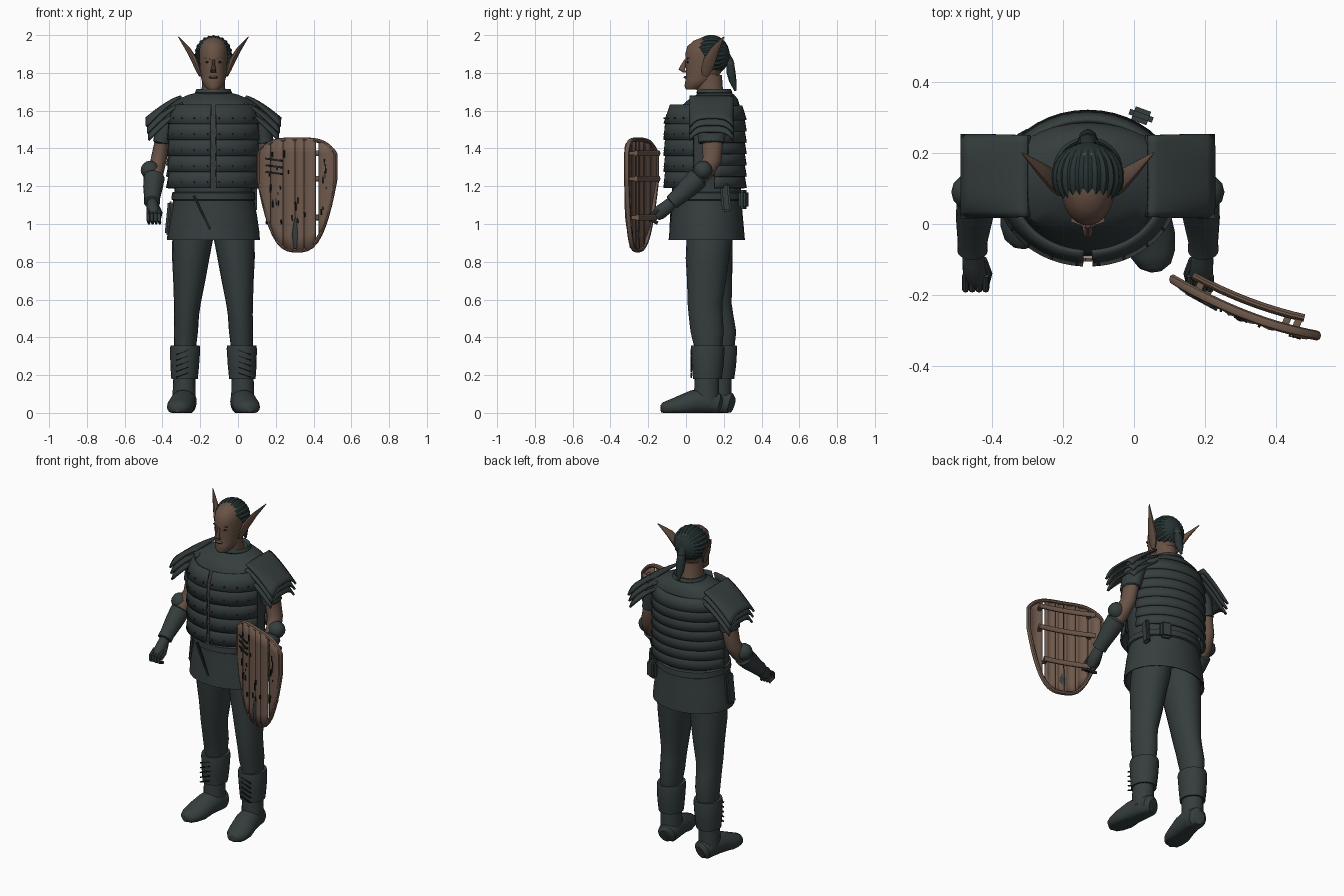
import bpy, bmesh, math, random
from mathutils import Vector

random.seed(4)
cube = bpy.data.objects.get("Cube")
if cube:
    bpy.data.objects.remove(cube, do_unlink=True)

CX = -0.13  # centre line of the figure


def material(name, r, g, b):
    m = bpy.data.materials.new(name)
    m.use_nodes = True
    m.diffuse_color = (r, g, b, 1)
    m.node_tree.nodes["Principled BSDF"].inputs["Base Color"].default_value = (r, g, b, 1)
    return m


LEATHER = material("dark leather", .036, .047, .047)
HAIR = material("hair", .02, .033, .033)
SKIN = material("skin", .14, .085, .06)
WOOD = material("shield wood", .16, .1, .072)
DARK = material("dark seams", .01, .013, .013)


def make(name, bm, mat, smooth=40, thick=0):
    bmesh.ops.recalc_face_normals(bm, faces=bm.faces)
    me = bpy.data.meshes.new(name)
    bm.to_mesh(me)
    bm.free()
    me.materials.append(mat)
    ob = bpy.data.objects.new(name, me)
    bpy.context.scene.collection.objects.link(ob)
    if thick:
        mod = ob.modifiers.new("thickness", "SOLIDIFY")
        mod.thickness, mod.offset = thick, 0
    bpy.ops.object.select_all(action="DESELECT")
    ob.select_set(True)
    bpy.context.view_layer.objects.active = ob
    bpy.ops.object.shade_smooth_by_angle(angle=math.radians(smooth))
    return ob


def loft(name, secs, mat, flat=False, n=20, ref=(1, 0, 0), closed=False, floor=None):
    """Skin rings (x, y, z, rx, ry); flat keeps the rings level."""
    bm = bmesh.new()
    pts = [Vector(s[:3]) for s in secs]
    rings, N = [], len(pts)
    for i, s in enumerate(secs):
        a, b = (pts[i - 1], pts[(i + 1) % N]) if closed else (pts[max(i - 1, 0)], pts[min(i + 1, N - 1)])
        t = Vector((0, 0, 1)) if flat else (b - a).normalized()
        r = Vector(ref)
        u = (r - t * r.dot(t)).normalized()
        v = t.cross(u)
        ring = []
        for k in range(n):
            w = math.tau * k / n
            p = pts[i] + u * s[3] * math.cos(w) + v * s[4] * math.sin(w)
            if floor is not None:
                p.z = max(p.z, floor)
            ring.append(bm.verts.new(p))
        rings.append(ring)
    for i in range(N if closed else N - 1):
        A, B = rings[i], rings[(i + 1) % N]
        for k in range(n):
            bm.faces.new((A[k], A[(k + 1) % n], B[(k + 1) % n], B[k]))
    if not closed:
        bm.faces.new(rings[0])
        bm.faces.new(rings[-1])
    return make(name, bm, mat)


def sheet(name, f, nu, nv, mat, thick):
    """Curved plate from f(u, v) with u and v from 0 to 1."""
    bm = bmesh.new()
    g = [[bm.verts.new(f(i / nu, j / nv)) for j in range(nv + 1)] for i in range(nu + 1)]
    for i in range(nu):
        for j in range(nv):
            bm.faces.new((g[i][j], g[i + 1][j], g[i + 1][j + 1], g[i][j + 1]))
    return make(name, bm, mat, 40, thick)


def box(name, c, size, mat, rot=(0, 0, 0), bevel=0.0):
    bm = bmesh.new()
    bmesh.ops.create_cube(bm, size=1)
    bmesh.ops.scale(bm, vec=size, verts=bm.verts)
    if bevel:
        bmesh.ops.bevel(bm, geom=bm.edges[:], offset=bevel, segments=2, affect="EDGES")
    ob = make(name, bm, mat)
    ob.location, ob.rotation_euler = c, rot
    return ob


def ball(name, c, size, mat, n=12):
    bm = bmesh.new()
    bmesh.ops.create_uvsphere(bm, u_segments=n, v_segments=n // 2 + 2, radius=1)
    bmesh.ops.scale(bm, vec=size, verts=bm.verts)
    bmesh.ops.translate(bm, vec=c, verts=bm.verts)
    return make(name, bm, mat)


def column(name, rows, mat, **kw):
    """Level loft on the centre line; rows are (z, y, rx, ry)."""
    return loft(name, [(CX, y, z, rx, ry) for z, y, rx, ry in rows], mat, flat=True, n=32, **kw)


# Torso, yoke, collar and tunic
column("torso", [(1.12, .11, .205, .18), (1.25, .1, .21, .18), (1.45, .1, .225, .185),
                 (1.58, .12, .235, .16), (1.63, .135, .22, .145)], LEATHER)
column("shoulder_yoke", [(1.57, .125, .25, .165), (1.625, .13, .245, .155), (1.66, .145, .19, .13),
                         (1.685, .155, .13, .1), (1.695, .155, .09, .085)], LEATHER)
column("collar", [(1.675, .15, .085, .085), (1.695, .15, .098, .095), (1.715, .15, .09, .088),
                  (1.7, .15, .075, .075)], LEATHER)
column("tunic_skirt", [(1.23, .11, .205, .18), (1.15, .11, .208, .182), (1.05, .11, .23, .19),
                       (.96, .11, .243, .198), (.915, .11, .246, .202), (.92, .11, .235, .19),
                       (1.0, .11, .2, .16)], LEATHER)
column("waist_belt", [(1.125, .11, .212, .187), (1.13, .11, .222, .196), (1.165, .11, .22, .194),
                      (1.17, .11, .21, .185)], LEATHER)


def lame(name, a0, a1, z0, z1, k0, k1):
    def f(u, v):
        a, k = math.radians(a0 + (a1 - a0) * u), k0 + (k1 - k0) * v
        return (CX + .25 * k * math.sin(a), .1 - .213 * k * math.cos(a), z0 + (z1 - z0) * v)
    return sheet(name, f, 18, 2, LEATHER, .014)


# Overlapping chest bands in two halves, and full back bands
for i in range(5):
    z = 1.19 + .085 * i
    top = .84 if i == 4 else .955
    for s, side in ((1, "left"), (-1, "right")):
        lame(f"chest_band_{side}_{i}", s * 3, s * 73, z, z + .1, 1.0, top)
        for a in (7, 24, 42, 58):
            r = math.radians(s * a)
            ball(f"chest_rivet_{side}_{i}_{a}", (CX + .25 * math.sin(r), .1 - .215 * math.cos(r), z + .03),
                 (.005, .006, .005), DARK, 6)
    box(f"chest_lace_{i}", (CX, -.1, z + .04), (.022, .012, .01), SKIN, (0, .5, 0))
for i in range(7):
    z = 1.19 + .06 * i
    lame(f"back_band_{i}", 104, 256, z, z + .075, 1.01, .9 if i == 6 else .95)

# Neck, head and face
column("neck", [(1.66, .14, .07, .075), (1.72, .125, .062, .07), (1.79, .12, .06, .07)], SKIN)
column("head", [(1.712, .035, .03, .035), (1.73, .05, .05, .058), (1.765, .08, .064, .082),
                (1.81, .095, .07, .095), (1.85, .1, .073, .103), (1.9, .104, .076, .108),
                (1.94, .11, .072, .103), (1.97, .12, .055, .08), (1.988, .125, .025, .04)], SKIN)
loft("nose", [(CX, -.002, 1.87, .007, .008), (CX, -.015, 1.84, .009, .014), (CX, -.022, 1.818, .014, .018),
              (CX, -.008, 1.803, .015, .01)], SKIN, flat=True, n=10)
ball("lips", (CX, .0, 1.777), (.024, .012, .008), SKIN)
box("mouth_line", (CX, -.012, 1.777), (.036, .006, .003), DARK)
for s, side in ((1, "left"), (-1, "right")):
    ball(side + "_eye", (CX + s * .029, .011, 1.857), (.013, .008, .006), DARK)
    box(side + "_brow", (CX + s * .032, .008, 1.876), (.036, .014, .008), SKIN, (0, s * -.12, s * .35), .003)

# Ribbed swept-back hair, cut along the hairline, and its tail
bm = bmesh.new()
bmesh.ops.create_uvsphere(bm, u_segments=48, v_segments=20, radius=1)
for v in bm.verts:
    ang = math.atan2(v.co.y, v.co.x)
    k = 1 + .03 * math.cos(24 * ang)
    x, y, z = v.co.x * k, v.co.y * k, v.co.z
    v.co = (CX + .099 * x, .133 + .098 * z, 1.895 + .103 * y)
bmesh.ops.bisect_plane(bm, geom=bm.verts[:] + bm.edges[:] + bm.faces[:], plane_co=(0, .055, 1.96),
                       plane_no=(0, -.85, -.52), clear_outer=True)
make("hair_cap", bm, HAIR, 30)
loft("hair_tail", [(CX, .205, 1.9, .03, .025), (CX, .232, 1.86, .022, .02), (CX, .237, 1.81, .028, .024),
                   (CX, .247, 1.76, .024, .02), (CX, .262, 1.705, .006, .006)], HAIR, n=12)
column("hair_tie", [(1.845, .233, .026, .024), (1.86, .23, .026, .024)], LEATHER)


# Paired parts
def boot_shift(s, z):
    return -s * .033 * min(1, max(0, (.95 - z) / .5))


for s, side in ((1, "left"), (-1, "right")):
    def P(d, y, z, *r):
        return (CX + s * d, y, z, *r)

    def limb(name, rows, mat, **kw):
        return loft(f"{side}_{name}", [P(*r) for r in rows], mat, **kw)

    def lower(name, rows, mat):
        return limb(name, [(d, y + boot_shift(s, z), z, a, b) for d, y, z, a, b in rows], mat, flat=True)

    limb("ear", [(.07, .1, 1.785, .008, .016), (.082, .11, 1.82, .014, .032), (.1, .125, 1.865, .017, .034),
                 (.135, .155, 1.925, .012, .023), (.185, .2, 1.99, .002, .003)], SKIN, n=10)
    # Stacked shoulder plates
    for i in range(3):
        def plate(u, v, i=i):
            x = .17 + .185 * u - .006 * i
            arch = .045 * (2 * v - 1) ** 4
            return P(x, .02 + .23 * v, 1.675 - .036 * i - .115 * u ** 1.35 - arch * u)
        sheet(f"{side}_shoulder_plate_{i}", plate, 8, 12, LEATHER, .013)
    # Arm with sleeve, bracer and fist
    limb("sleeve", [(.22, .135, 1.6, .06, .08), (.25, .135, 1.52, .055, .078), (.272, .135, 1.43, .048, .07),
                    (.272, .135, 1.425, .035, .05)], LEATHER)
    limb("arm", [(.26, .135, 1.5, .04, .055), (.275, .14, 1.42, .04, .055), (.29, .138, 1.34, .042, .05),
                 (.305, .105, 1.28, .043, .047), (.318, .03, 1.21, .04, .042), (.325, -.06, 1.125, .028, .03)], SKIN)
    limb("bracer", [(.312, .07, 1.25, .045, .045), (.314, .063, 1.243, .056, .058), (.32, .015, 1.195, .052, .054),
                    (.325, -.05, 1.135, .042, .043), (.325, -.075, 1.115, .043, .042),
                    (.325, -.077, 1.113, .03, .03)], LEATHER)
    ball(side + "_elbow_guard", P(.335, .09, 1.285), (.05, .05, .05), LEATHER)
    limb("hand", [(.324, -.07, 1.12, .026, .03), (.322, -.1, 1.09, .032, .036), (.318, -.14, 1.06, .034, .038),
                  (.315, -.16, 1.04, .025, .028)], LEATHER)
    for k in range(4):
        d = .345 - .019 * k
        limb(f"finger_{k}", [(d, -.145, 1.075, .01, .011), (d, -.183, 1.05, .01, .011), (d, -.185, 1.02, .01, .01),
                             (d - .004, -.15, 1.005, .008, .009)], LEATHER, n=8)
    limb("thumb", [(.295, -.1, 1.09, .011, .012), (.28, -.14, 1.06, .011, .012), (.285, -.17, 1.03, .008, .009)],
         LEATHER, n=8)
    # Leg, cuff and boot
    lower("leg", [(.1, .13, 1.02, .1, .13), (.11, .125, .92, .108, .12), (.12, .122, .82, .099, .115),
                  (.128, .125, .7, .085, .103), (.138, .125, .58, .071, .092), (.142, .132, .52, .066, .09),
                  (.146, .145, .43, .064, .088), (.15, .15, .35, .058, .074), (.152, .145, .18, .05, .06)], LEATHER)
    lower("boot_cuff", [(.15, .148, .355, .058, .065), (.15, .148, .357, .077, .087), (.15, .148, .34, .08, .09),
                        (.152, .148, .25, .076, .084), (.153, .146, .18, .07, .076), (.153, .146, .182, .05, .055)],
          LEATHER)
    lower("boot_shaft", [(.153, .145, .24, .056, .064), (.155, .143, .14, .06, .066), (.155, .14, .05, .062, .066)],
          LEATHER)
    foot = [(.142, .215, .04, .035, .04), (.146, .2, .045, .055, .06), (.152, .14, .06, .064, .07),
            (.162, .07, .055, .068, .065), (.175, 0, .035, .071, .055), (.183, -.05, .028, .064, .042),
            (.19, -.085, .022, .045, .034), (.192, -.1, .02, .018, .018)]
    loft(side + "_boot_foot", [P(d, y - s * .033, z, a, b) for d, y, z, a, b in foot], LEATHER, floor=0)
    for k in range(5):
        z = .2 + .03 * k
        box(f"{side}_cuff_lace_{k}", P(.165, .062 - s * .033, z), (.07, .008, .006), DARK, (0, s * .35, 0))

# Belt pouches and the hanging sheath
box("back_pouch", (.02, .305, 1.13), (.07, .04, .1), LEATHER, (0, 0, -.35), .012)
box("hip_sheath", (.085, .21, 1.14), (.03, .05, .15), LEATHER, (.1, 0, 0), .01)
box("hip_pouch", (-.365, .09, 1.03), (.03, .07, .18), LEATHER, (0, .1, 0), .01)
box("skirt_strap", (CX - .06, -.078, 1.06), (.014, .01, .2), DARK, (-.05, -.45, 0))


# Shield of upright planks on a curved face
def face_y(x):
    t = (x - .1) / .42
    return -.15 - .165 * t - .09 * t * (1 - t)


def edges(x):
    s = min(1, abs(x - .313) / .205)
    return .86 + .39 * s ** 3, 1.447 - .08 * s ** 4


cuts = [.112, .176, .242, .305, .352, .412, .428, .515]
for i, (a, b) in enumerate(zip(cuts, cuts[1:])):
    if i == 5:
        continue  # open split between two planks

    def plank(u, v, a=a, b=b):
        x = a + .002 + (b - a - .004) * u
        lo, hi = edges(x)
        return (x, face_y(x) - .01 * math.sin(math.pi * u), lo + (hi - lo) * v)
    sheet(f"shield_plank_{i}", plank, 6, 8, WOOD, .016)

xs = [.313 - .203 * math.cos(math.pi * k / 24) for k in range(25)]
rim = [(x, face_y(x), edges(x)[1]) for x in xs] + [(x, face_y(x), edges(x)[0]) for x in reversed(xs)]
loft("shield_rim", [(*p, .014, .011) for p in rim], WOOD, n=8, ref=(0, 1, 0), closed=True)

# Bars across the back, tip guard, and worn marks
for i, (z, a, b) in enumerate(((1.375, .165, .48), (1.24, .165, .48), (1.035, .19, .45))):
    bar = [a + (b - a) * k / 8 for k in range(9)]
    loft(f"shield_bar_{i}", [(x, face_y(x) + .042, z, .011, .016) for x in bar], WOOD, n=10, ref=(0, 1, 0))
    for x in (a + .02, b - .02):
        box(f"shield_bar_peg_{i}_{x:.2f}", (x, face_y(x) + .022, z), (.02, .045, .02), WOOD, (0, 0, -.4))
loft("shield_tip_guard", [(.305, face_y(.305) - .008, .87, .008, .01), (.307, face_y(.307) - .008, .94, .022, .014),
                          (.307, face_y(.307) - .008, 1.0, .014, .01), (.307, face_y(.307) - .006, 1.035, .004, .006)],
     LEATHER, n=10)
for k in range(3):
    box(f"shield_slash_{k}", (.19, face_y(.19) - .017, 1.27 + .035 * k), (.1, .009, .01), DARK, (0, .12, -.5))
for k in range(30):
    x = random.uniform(.15, .48)
    lo, hi = edges(x)
    if .4 < x < .44:
        continue
    box(f"shield_scar_{k}", (x, face_y(x) - .016, random.uniform(lo + .08, hi - .06)),
        (.006, .009, random.uniform(.012, .045)), DARK, (0, random.uniform(-.1, .1), -.4))
